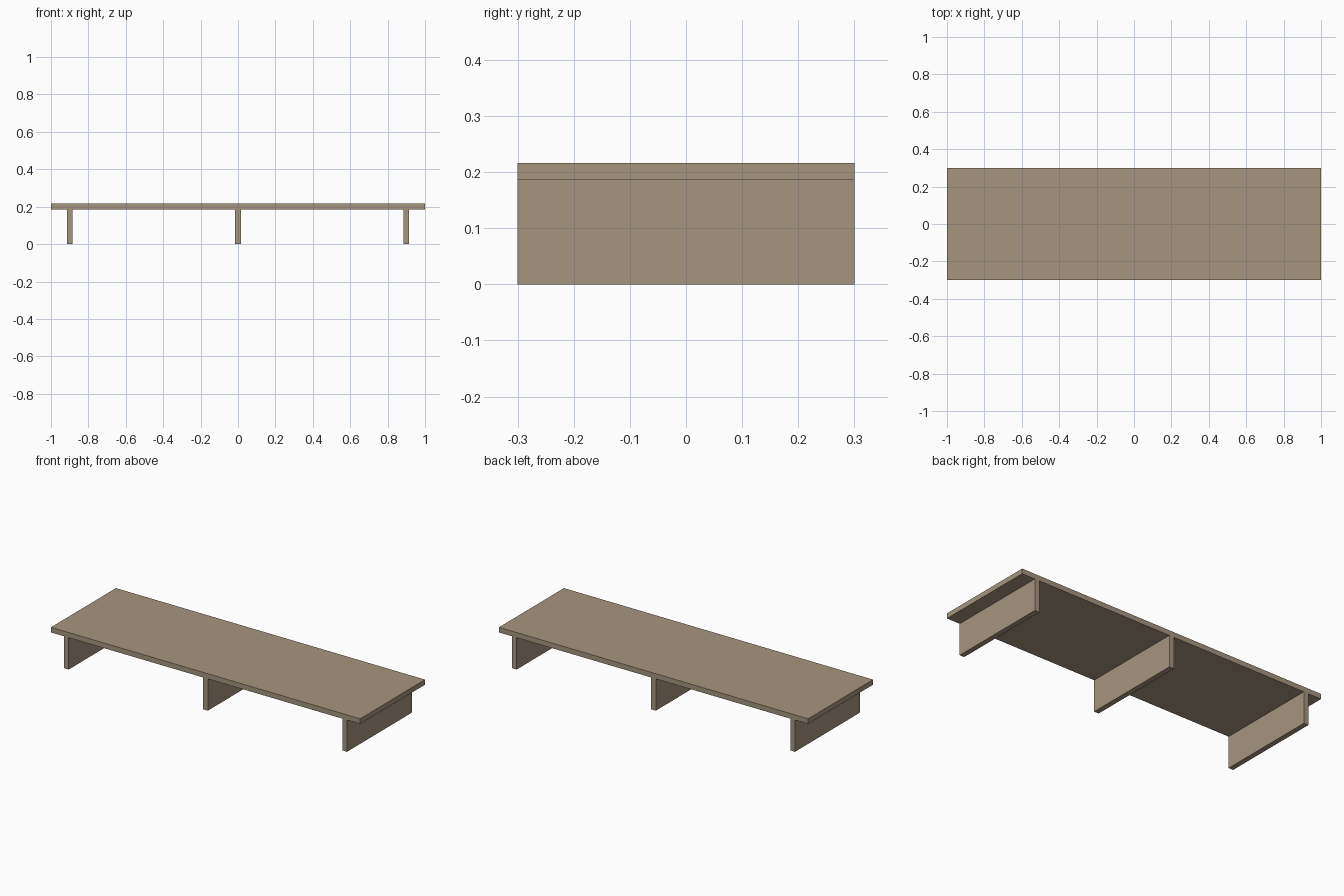
import bpy

if "Cube" in bpy.data.objects:
    bpy.data.objects.remove(bpy.data.objects["Cube"])

wood = bpy.data.materials.new("light_brown_wood")
wood.diffuse_color = (0.38, 0.30, 0.215, 1.0)
wood.use_nodes = True
wood.node_tree.nodes["Principled BSDF"].inputs["Base Color"].default_value = wood.diffuse_color

DEPTH = 0.60
THICK = 0.03
LEG_H = 0.186


def board(name, size, centre):
    """Flat-sided box with real dimensions and one material."""
    bpy.ops.mesh.primitive_cube_add(size=1, location=centre)
    ob = bpy.context.object
    ob.name = name
    ob.scale = size
    bpy.ops.object.transform_apply(location=False, rotation=False, scale=True)
    ob.data.materials.append(wood)
    return ob


# Long top board
board("top_board", (2.0, DEPTH, THICK), (0, 0, LEG_H + THICK / 2))

# Three upright panels carrying the top
for name, x in (("left_support", -0.9), ("middle_support", 0.0), ("right_support", 0.9)):
    board(name, (THICK, DEPTH, LEG_H), (x, 0, LEG_H / 2))
